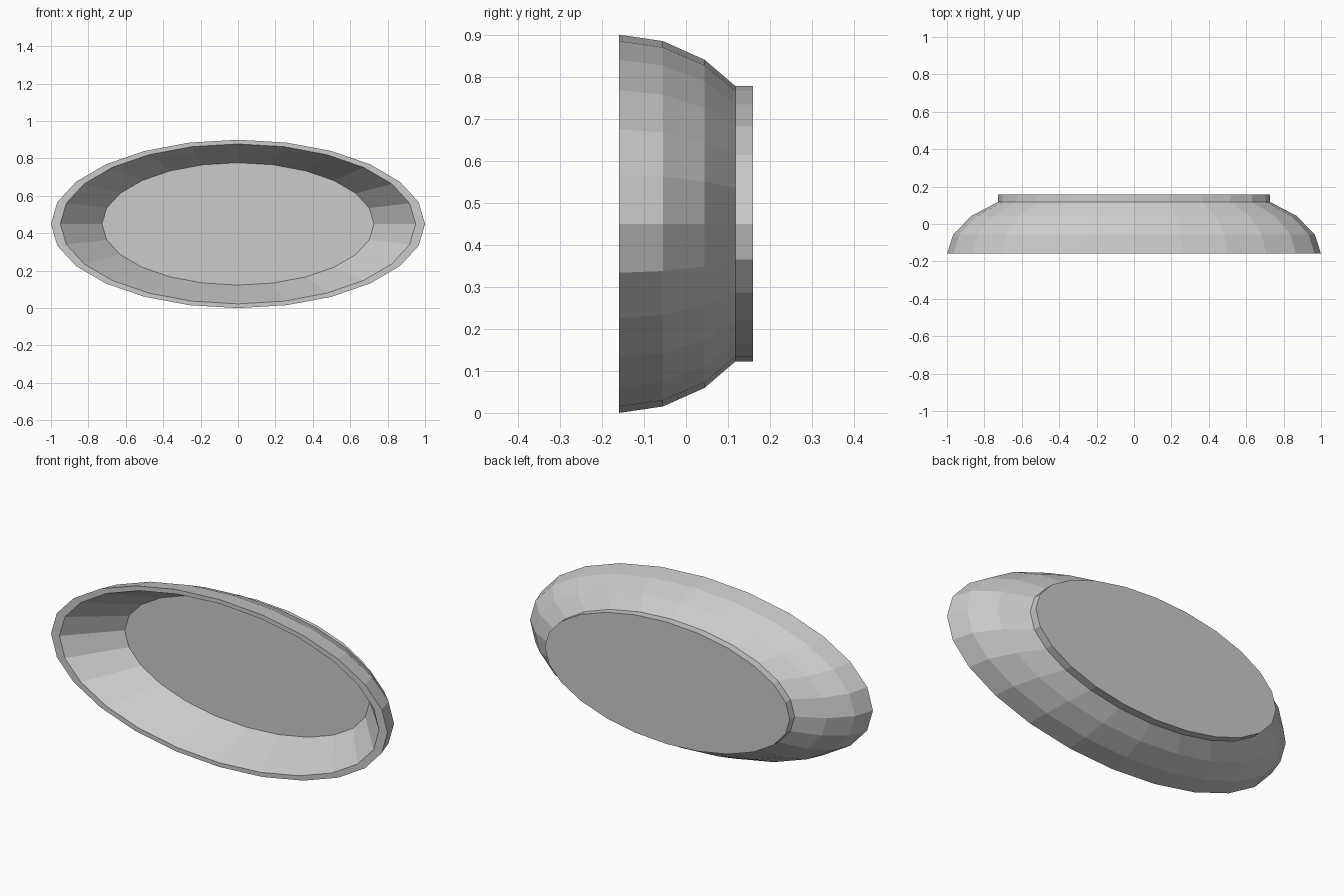
import bpy, bmesh
from math import sin, cos, pi

if "Cube" in bpy.data.objects:
    bpy.data.objects.remove(bpy.data.objects["Cube"])

SIDES = 24
ASPECT = 0.45        # ellipse height relative to width
CENTRE_Z = 0.45


def lathe(name, profile, closed=False):
    """Sweep (radius, y) points round an ellipse facing the y axis."""
    bm = bmesh.new()
    rings = []
    for r, y in profile:
        rings.append([bm.verts.new((r * cos(2 * pi * i / SIDES), y,
                                    CENTRE_Z + r * ASPECT * sin(2 * pi * i / SIDES)))
                      for i in range(SIDES)])
    pairs = list(zip(rings, rings[1:]))
    if closed:
        pairs.append((rings[-1], rings[0]))
    else:
        bm.faces.new(rings[0])
        bm.faces.new(rings[-1])
    for a, b in pairs:
        for i in range(SIDES):
            j = (i + 1) % SIDES
            bm.faces.new((a[i], a[j], b[j], b[i]))
    bmesh.ops.recalc_face_normals(bm, faces=bm.faces)
    mesh = bpy.data.meshes.new(name)
    bm.to_mesh(mesh)
    bm.free()
    obj = bpy.data.objects.new(name, mesh)
    bpy.context.collection.objects.link(obj)
    return obj


# Flared wall: flat rim, rounded outside, straight sloping inside
lathe("bowl_wall", [(0.95, -0.159), (1.0, -0.159), (0.966, -0.055),
                    (0.868, 0.044), (0.727, 0.118), (0.727, 0.077)], closed=True)

# Flat oval base that closes the back and forms the floor
lathe("base_plate", [(0.728, 0.077), (0.728, 0.159)])
